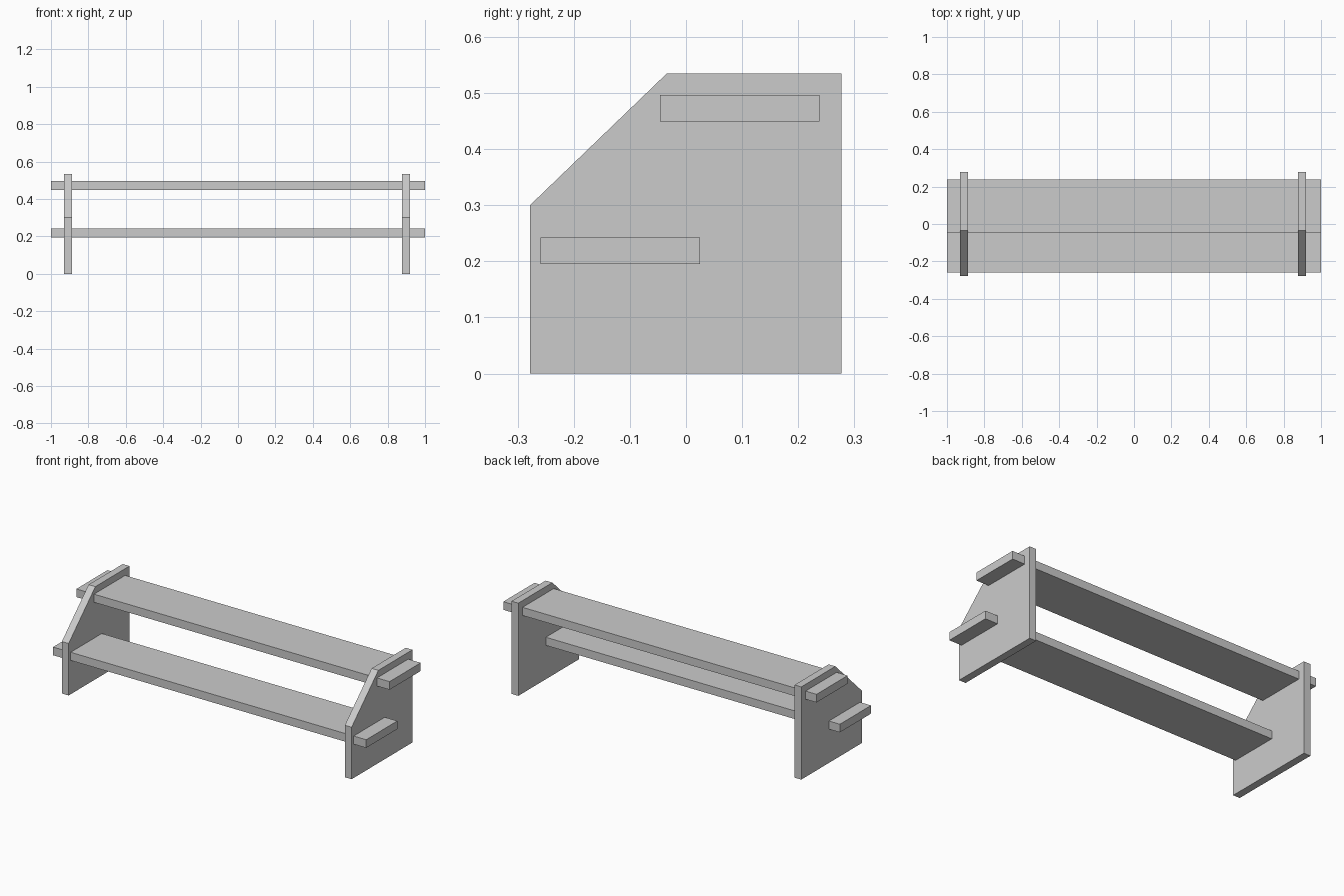
import bpy, bmesh

if "Cube" in bpy.data.objects:
    bpy.data.objects.remove(bpy.data.objects["Cube"])


def extrude_x(name, profile, x0, x1):
    """Extrude a closed (y, z) profile along x from x0 to x1."""
    bm = bmesh.new()
    face = bm.faces.new([bm.verts.new((x0, y, z)) for y, z in profile])
    ext = bmesh.ops.extrude_face_region(bm, geom=[face])
    moved = [g for g in ext["geom"] if isinstance(g, bmesh.types.BMVert)]
    bmesh.ops.translate(bm, verts=moved, vec=(x1 - x0, 0, 0))
    bmesh.ops.recalc_face_normals(bm, faces=bm.faces)
    mesh = bpy.data.meshes.new(name)
    bm.to_mesh(mesh)
    bm.free()
    obj = bpy.data.objects.new(name, mesh)
    bpy.context.collection.objects.link(obj)
    return obj


def rect(y0, y1, z0, z1):
    return [(y0, z0), (y1, z0), (y1, z1), (y0, z1)]


# Side panels with a sloped front upper corner
side = [(-0.278, 0), (0.277, 0), (0.277, 0.535), (-0.034, 0.535), (-0.278, 0.30)]
for name, x0, x1 in (("left_side_panel", -0.93, -0.887),
                     ("right_side_panel", 0.877, 0.92)):
    extrude_x(name, side, x0, x1)

# Shelves running through both panels and sticking out at the ends
extrude_x("lower_shelf", rect(-0.259, 0.025, 0.195, 0.242), -1, 1)
extrude_x("upper_shelf", rect(-0.046, 0.238, 0.449, 0.496), -1, 1)
